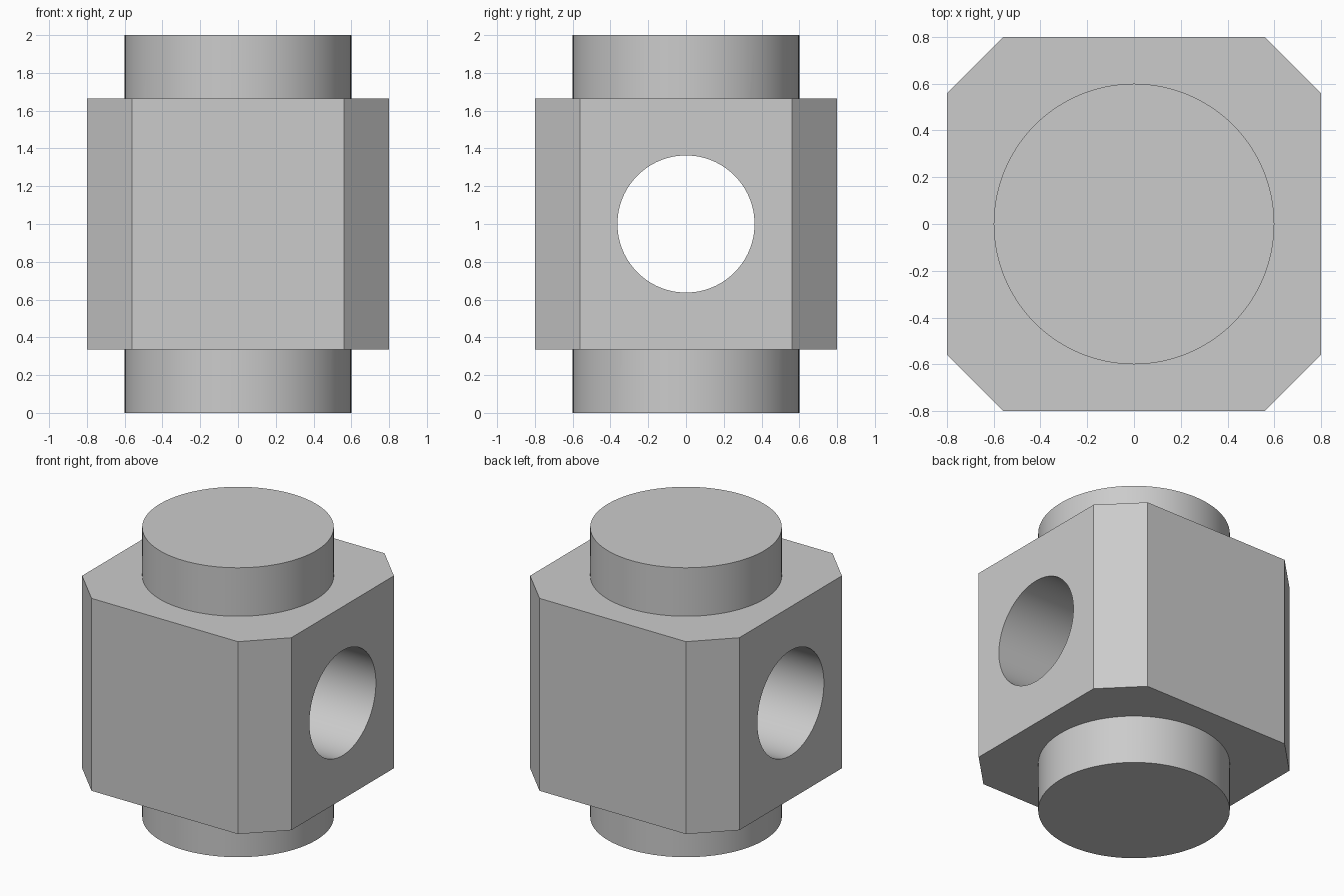
import bpy
import math

cube = bpy.data.objects.get("Cube")
if cube:
    bpy.data.objects.remove(cube, do_unlink=True)

# Single flat colour
grey = bpy.data.materials.new("mid_grey")
grey.use_nodes = True
colour = (0.6, 0.6, 0.6, 1.0)
grey.diffuse_color = colour
grey.node_tree.nodes["Principled BSDF"].inputs["Base Color"].default_value = colour


def cylinder(name, radius, depth, rotation=(0, 0, 0)):
    bpy.ops.mesh.primitive_cylinder_add(
        vertices=96, radius=radius, depth=depth, location=(0, 0, 1), rotation=rotation)
    obj = bpy.context.object
    obj.name = name
    obj.data.materials.append(grey)
    return obj


def chamfered_block(name, half, chamfer, bottom, top):
    flat = half - chamfer
    quarter = [(half, -flat), (half, flat)]
    ring = []
    for turn in range(4):
        c, s = round(math.cos(turn * math.pi / 2)), round(math.sin(turn * math.pi / 2))
        ring += [(x * c - y * s, x * s + y * c) for x, y in quarter]
    n = len(ring)
    verts = [(x, y, z) for z in (bottom, top) for x, y in ring]
    faces = [tuple(reversed(range(n))), tuple(range(n, 2 * n))]
    faces += [(i, (i + 1) % n, (i + 1) % n + n, i + n) for i in range(n)]
    mesh = bpy.data.meshes.new(name)
    mesh.from_pydata(verts, [], faces)
    mesh.materials.append(grey)
    obj = bpy.data.objects.new(name, mesh)
    bpy.context.collection.objects.link(obj)
    return obj


def combine(target, tool, operation):
    tool.hide_render = True
    mod = target.modifiers.new(operation.lower(), 'BOOLEAN')
    mod.operation = operation
    mod.solver = 'EXACT'
    mod.object = tool
    bpy.ops.object.select_all(action='DESELECT')
    bpy.context.view_layer.objects.active = target
    target.select_set(True)
    bpy.ops.object.modifier_apply(modifier=mod.name)
    bpy.data.objects.remove(tool, do_unlink=True)


# Chamfered body with a round stud at each end and a cross bore along x
body = chamfered_block("bored_block", 0.8, 0.24, 0.335, 1.665)
combine(body, cylinder("end_studs", 0.6, 2.0), 'UNION')
combine(body, cylinder("bore_cutter", 0.363, 2.0, (0, math.pi / 2, 0)), 'DIFFERENCE')
bpy.ops.object.shade_smooth_by_angle(angle=math.radians(30))
